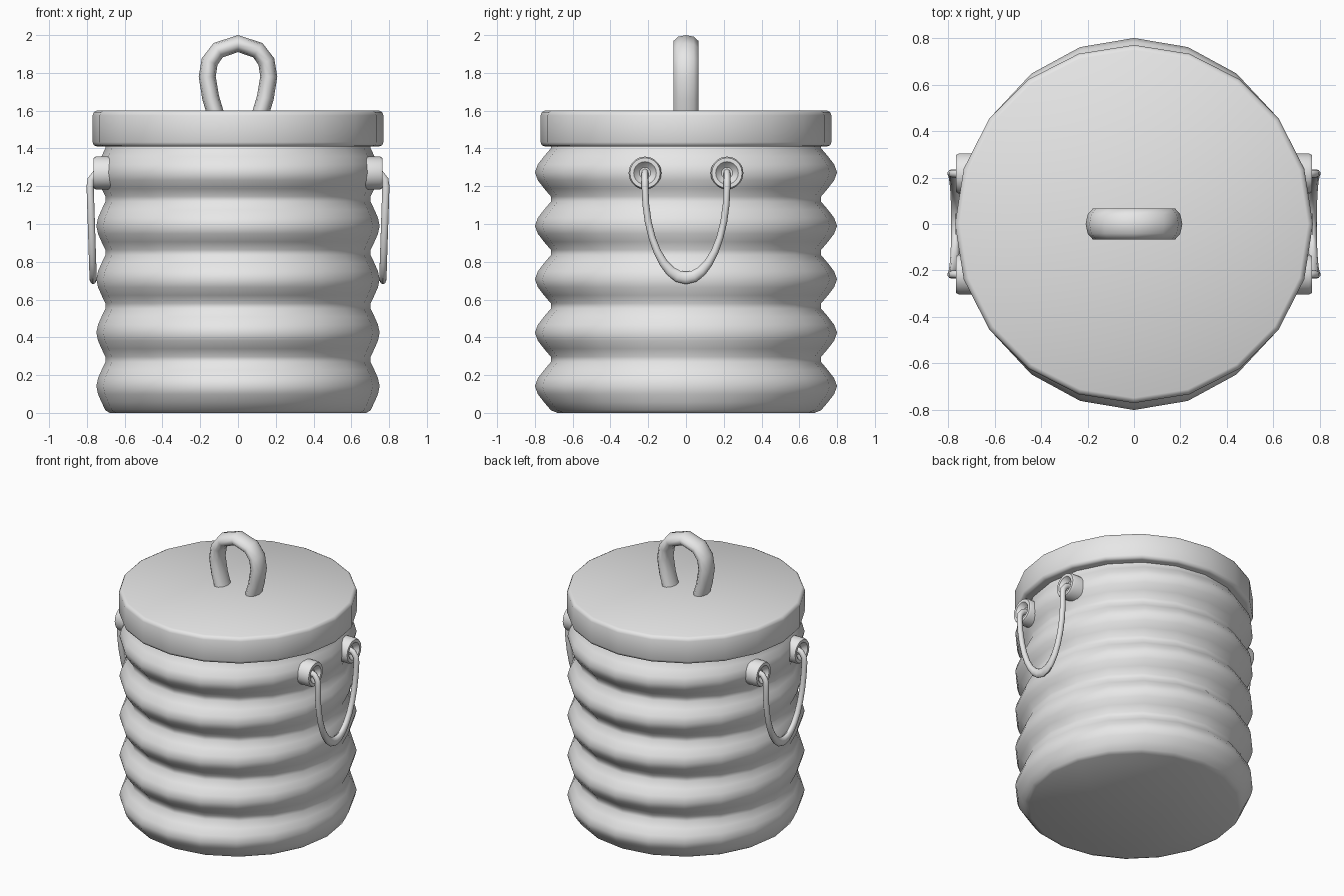
import bpy, bmesh, math
from mathutils import Vector, Matrix

cube = bpy.data.objects.get("Cube")
if cube:
    bpy.data.objects.remove(cube, do_unlink=True)

grey = bpy.data.materials.new("plain grey")
grey.use_nodes = True
grey.diffuse_color = (0.8, 0.8, 0.8, 1)
grey.node_tree.nodes["Principled BSDF"].inputs["Base Color"].default_value = (0.8, 0.8, 0.8, 1)


def skin(name, rings, angle, matrix=None):
    """Join rings of points into a closed, capped tube."""
    bm = bmesh.new()
    loops = [[bm.verts.new(p) for p in ring] for ring in rings]
    for a, b in zip(loops, loops[1:]):
        n = len(a)
        for i in range(n):
            bm.faces.new((a[i], a[(i + 1) % n], b[(i + 1) % n], b[i]))
    bm.faces.new(loops[0])
    bm.faces.new(loops[-1])
    if matrix:
        bm.transform(matrix)
    bmesh.ops.recalc_face_normals(bm, faces=bm.faces[:])
    mesh = bpy.data.meshes.new(name)
    bm.to_mesh(mesh)
    bm.free()
    mesh.materials.append(grey)
    obj = bpy.data.objects.new(name, mesh)
    bpy.context.collection.objects.link(obj)
    bpy.ops.object.select_all(action='DESELECT')
    obj.select_set(True)
    bpy.context.view_layer.objects.active = obj
    bpy.ops.object.shade_smooth_by_angle(angle=math.radians(angle))
    return obj


def lathe(name, profile, sides, angle, matrix=None):
    """Profile entries are (x radius, y radius, height)."""
    turn = [math.tau * i / sides for i in range(sides)]
    rings = [[(rx * math.cos(t), ry * math.sin(t), z) for t in turn]
             for rx, ry, z in profile]
    return skin(name, rings, angle, matrix)


def sweep(name, path, across, widths, depth, sides):
    """Oval tube along a flat path; depth is measured along 'across'."""
    path = [Vector(p) for p in path]
    rings = []
    for i, p in enumerate(path):
        tangent = path[min(i + 1, len(path) - 1)] - path[max(i - 1, 0)]
        side = tangent.cross(across).normalized()
        up = side.cross(tangent).normalized()
        rings.append([p + side * widths[i] * math.cos(t) + up * depth * math.sin(t)
                      for t in (math.tau * k / sides for k in range(sides))])
    return skin(name, rings, 50)


# Ribbed body: five bulges stacked between narrow waists
STEP = 0.283
bulge = [(0.05, 0.04), (0.2, 0.45), (0.35, 0.82), (0.5, 1),
         (0.65, 0.82), (0.8, 0.45), (0.95, 0.04)]
profile = [(0.68, 0.68, 0)]
for rib in range(5):
    profile += [(0.7 + 0.05 * s, 0.712 + 0.088 * s, (rib + f) * STEP) for f, s in bulge]
profile.append((0.7, 0.712, 5 * STEP + 0.02))
lathe("ribbed_body", profile, 20, 50)

# Lid with softened rims
lid = [(0.745, 1.41), (0.763, 1.416), (0.77, 1.433),
       (0.77, 1.575), (0.763, 1.592), (0.748, 1.6)]
lathe("lid", [(r, r, z) for r, z in lid], 20, 50)

# Loop handle on the lid
half = [(0.115, 1.57), (0.145, 1.67), (0.163, 1.78), (0.15, 1.86), (0.105, 1.92)]
loop = [(-x, 0, z) for x, z in half] + [(0, 0, 1.955)] + [(x, 0, z) for x, z in reversed(half)]
sweep("lid_handle", loop, Vector((0, 1, 0)), [0.045] * len(loop), 0.07, 10)

# Side handles: two dished bosses and a hanging wire on each side
boss = [(0.087, 0.62), (0.087, 0.752), (0.08, 0.765), (0.06, 0.765),
        (0.048, 0.75), (0.03, 0.735)]
for sign, label in ((1, "left"), (-1, "right")):
    for y, end in ((-0.217, "front"), (0.217, "back")):
        place = Matrix.Translation((0, y, 1.27)) @ Matrix.Rotation(sign * math.pi / 2, 4, 'Y')
        lathe(f"{label}_{end}_boss", [(r, r, h) for r, h in boss], 20, 40, place)

    path = [(0.72, 0.217, 1.275), (0.755, 0.217, 1.265), (0.778, 0.217, 1.235)]
    widths = [0.018] * 3
    for i in range(17):
        t = math.pi * i / 16
        drop = math.sin(t)
        path.append((0.783 - 0.016 * drop, 0.217 * math.cos(t), 1.2 - 0.486 * drop))
        widths.append(0.018 + 0.015 * drop ** 6)
    path += [(x, -y, z) for x, y, z in reversed(path[:3])]
    widths += [0.018] * 3
    sweep(f"{label}_wire_handle", [(sign * x, y, z) for x, y, z in path],
          Vector((1, 0, 0.01)), widths, 0.02, 10)
